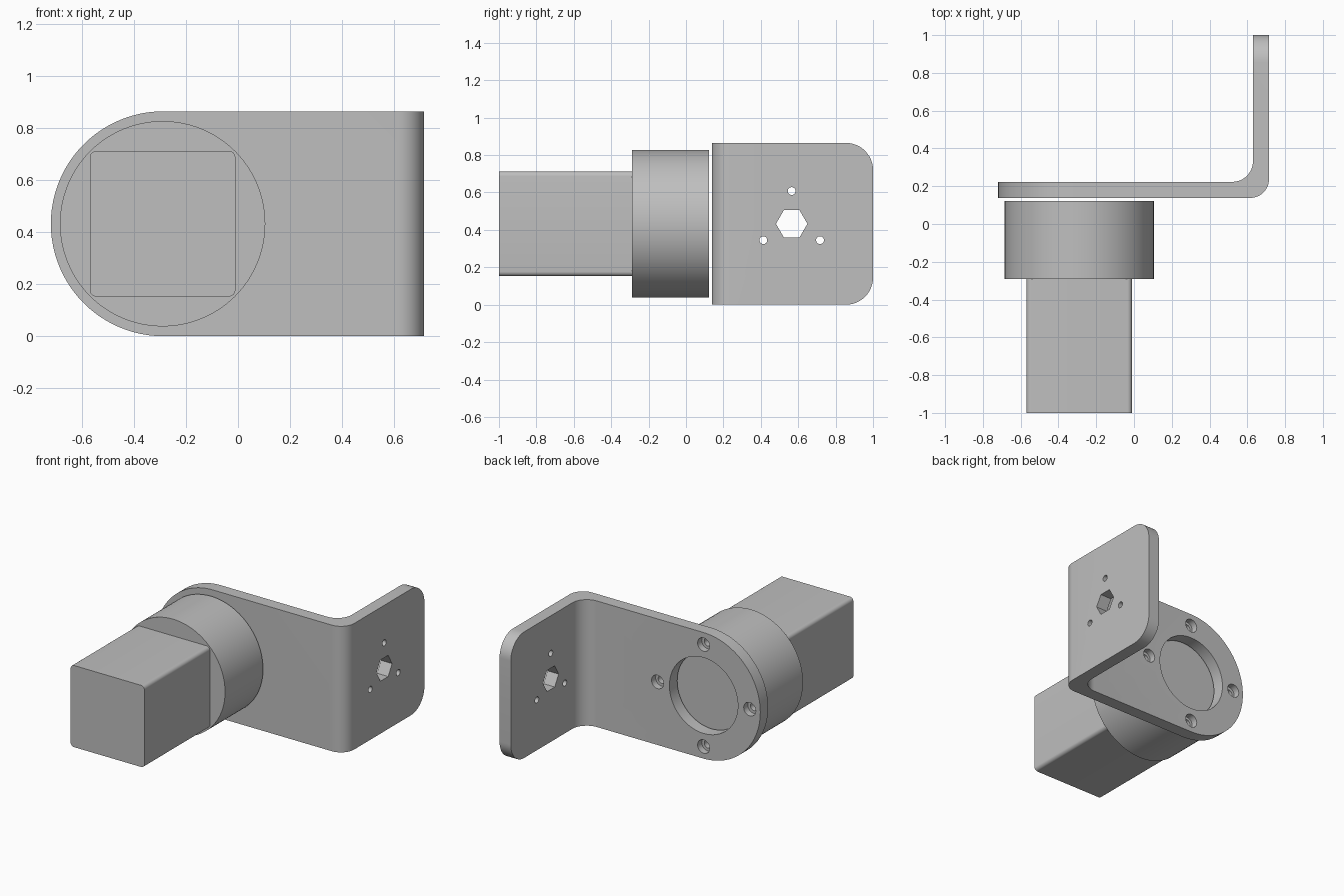
import bpy, bmesh
from math import cos, sin, pi, radians

cube = bpy.data.objects.get("Cube")
if cube:
    bpy.data.objects.remove(cube, do_unlink=True)

GREY = (0.52, 0.52, 0.52, 1)
metal = bpy.data.materials.new("plain grey")
metal.use_nodes = True
metal.diffuse_color = GREY
metal.node_tree.nodes["Principled BSDF"].inputs["Base Color"].default_value = GREY

CX, CZ = -0.29, 0.4325      # motor axis
LEFT, RIGHT = -0.72, 0.715  # bracket extent in x
FRONT, THICK = 0.138, 0.085
TOP = 2 * CZ


def arc(cx, cy, r, start, end, n=12):
    angles = [radians(start + (end - start) * i / n) for i in range(n + 1)]
    return [(cx + r * cos(a), cy + r * sin(a)) for a in angles]


def circle(cx, cy, r, n=48, turn=0):
    return arc(cx, cy, r, turn, turn + 360, n)[:-1]


def prism(name, outline, axis, lo, hi):
    """Extrude a 2D outline along one axis."""
    place = {"x": lambda u, v, w: (w, u, v),
             "y": lambda u, v, w: (u, w, v),
             "z": lambda u, v, w: (u, v, w)}[axis]
    bm = bmesh.new()
    ends = [[bm.verts.new(place(u, v, w)) for u, v in outline] for w in (lo, hi)]
    for ring in ends:
        bm.faces.new(ring)
    n = len(outline)
    for i in range(n):
        j = (i + 1) % n
        bm.faces.new((ends[0][i], ends[0][j], ends[1][j], ends[1][i]))
    bmesh.ops.recalc_face_normals(bm, faces=bm.faces)
    mesh = bpy.data.meshes.new(name)
    bm.to_mesh(mesh)
    bm.free()
    mesh.materials.append(metal)
    obj = bpy.data.objects.new(name, mesh)
    bpy.context.collection.objects.link(obj)
    return obj


def activate(obj):
    bpy.ops.object.select_all(action="DESELECT")
    obj.select_set(True)
    bpy.context.view_layer.objects.active = obj


def combine(obj, tool, operation="DIFFERENCE"):
    """Apply a boolean, then discard the tool."""
    tool.hide_render = True
    mod = obj.modifiers.new("cut", "BOOLEAN")
    mod.operation = operation
    mod.solver = "EXACT"
    mod.object = tool
    activate(obj)
    bpy.ops.object.modifier_apply(modifier=mod.name)
    bpy.data.objects.remove(tool, do_unlink=True)


# Bent strip of the bracket
back, inner = FRONT + THICK, RIGHT - THICK
profile = [(LEFT - 0.1, FRONT)]
profile += arc(RIGHT - 0.1, FRONT + 0.1, 0.1, -90, 0)
profile += [(RIGHT, 1), (inner, 1)]
profile += arc(inner - 0.11, back + 0.11, 0.11, 0, -90)
profile += [(LEFT - 0.1, back)]
bracket = prism("bracket", profile, "z", 0, TOP)

# Round end of the front plate, then rounded corners of the side flange
round_end = [(2, -0.0), (2, TOP)] + arc(LEFT + CZ, CZ, CZ, 90, 270, 48)
combine(bracket, prism("end_shape", round_end, "y", -1, 2), "INTERSECT")
corner = 0.145
flange = [(-1, -0.1), (0.5, -0.1), (0.5, 0)]
flange += arc(1 - corner, corner, corner, -90, 0)
flange += arc(1 - corner, TOP - corner, corner, 0, 90)
flange += [(0.5, TOP), (0.5, TOP + 0.1), (-1, TOP + 0.1)]
combine(bracket, prism("flange_shape", flange, "x", -2, 2), "INTERSECT")

# Large opening and four counterbored screw holes in the front plate
combine(bracket, prism("opening", circle(CX, CZ, 0.26, 64), "y", 0, 0.5))
for k in range(4):
    u, v = CX + 0.35 * cos(k * pi / 2), CZ + 0.35 * sin(k * pi / 2)
    combine(bracket, prism("screw_hole", circle(u, v, 0.027, 24), "y", 0, 0.5))
    combine(bracket, prism("counterbore", circle(u, v, 0.046, 32), "y", back - 0.045, 0.5))

# Hexagonal opening and three small holes in the side flange
HY = 0.565
combine(bracket, prism("hex_hole", circle(HY, CZ, 0.084, 6), "x", 0.5, 1))
for angle in (90, 210, 330):
    u, v = HY + 0.175 * cos(radians(angle)), CZ + 0.175 * sin(radians(angle))
    combine(bracket, prism("small_hole", circle(u, v, 0.021, 24), "x", 0.5, 1))

# Round gearbox and square motor body with softened long edges
gearbox = prism("gearbox", circle(CX, CZ, 0.395, 96), "y", -0.29, 0.122)
half, r = 0.28, 0.025
square = []
for k, (sx, sz) in enumerate([(1, 1), (-1, 1), (-1, -1), (1, -1)]):
    square += arc(CX + sx * (half - r), CZ + sz * (half - r), r, 90 * k, 90 * k + 90, 6)
motor = prism("motor_body", square, "y", -1, -0.29)

for obj in (bracket, gearbox, motor):
    activate(obj)
    bpy.ops.object.shade_smooth_by_angle(angle=radians(30))
